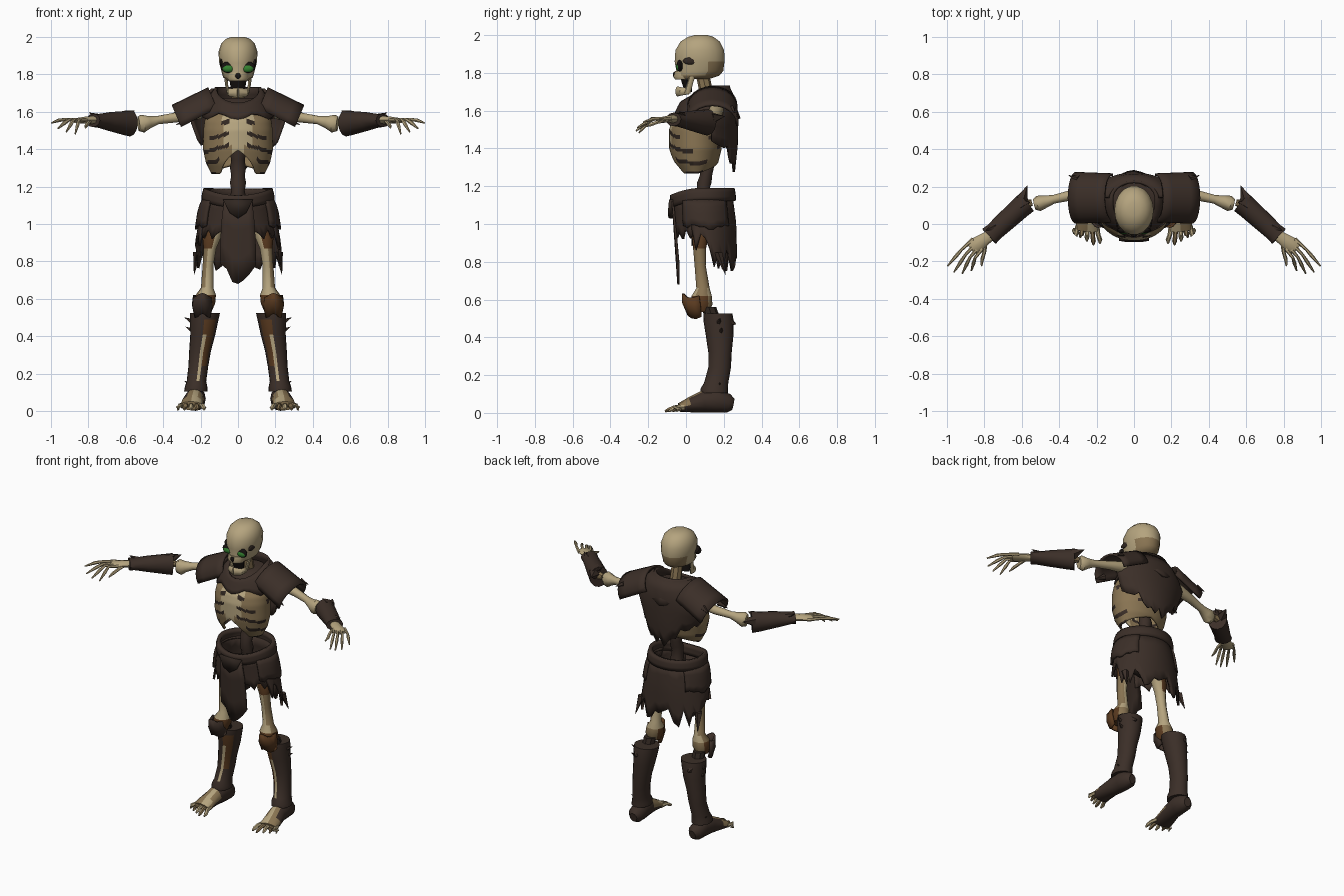
import bpy, bmesh, math, random
from mathutils import Vector

if "Cube" in bpy.data.objects:
    bpy.data.objects.remove(bpy.data.objects["Cube"])

random.seed(4)

COLOURS = {
    "bone": (0.46, 0.37, 0.21), "old_bone": (0.25, 0.175, 0.085),
    "dark_leather": (0.044, 0.028, 0.021), "deep_brown": (0.030, 0.020, 0.015),
    "rust": (0.10, 0.042, 0.014), "eye_green": (0.035, 0.22, 0.03),
    "black": (0.008, 0.006, 0.005)}
NAMES = list(COLOURS)
MATS = []
for key, rgb in COLOURS.items():
    m = bpy.data.materials.new(key)
    m.diffuse_color = (*rgb, 1)
    m.use_nodes = True
    m.node_tree.nodes["Principled BSDF"].inputs["Base Color"].default_value = m.diffuse_color
    MATS.append(m)


def add(name, verts, faces, mat, mirror=False, thick=0, angle=40):
    """Make an object; mat is a colour name or a rule(centre, normal)."""
    for side in ((1, -1) if mirror else (1,)):
        me = bpy.data.meshes.new(name)
        me.from_pydata([(v[0] * side, v[1], v[2]) for v in verts], [], faces)
        bm = bmesh.new()
        bm.from_mesh(me)
        bmesh.ops.recalc_face_normals(bm, faces=bm.faces)
        bm.to_mesh(me)
        bm.free()
        for m in MATS:
            me.materials.append(m)
        for p in me.polygons:
            c, n = p.center.copy(), p.normal.copy()
            c.x, n.x = c.x * side, n.x * side
            p.material_index = NAMES.index(mat(c, n) if callable(mat) else mat)
            p.use_smooth = True
        me.set_sharp_from_angle(angle=math.radians(angle))
        full = name if not mirror else ("left_" if side > 0 else "right_") + name
        ob = bpy.data.objects.new(full, me)
        bpy.context.collection.objects.link(ob)
        if thick:
            mod = ob.modifiers.new("thickness", "SOLIDIFY")
            mod.thickness, mod.offset = thick, 0


def grid(rows, cols, closed):
    return [(i * cols + j, i * cols + (j + 1) % cols,
             (i + 1) * cols + (j + 1) % cols, (i + 1) * cols + j)
            for i in range(rows - 1) for j in range(cols if closed else cols - 1)]


def tube(name, pts, mat, n=10, mirror=False, angle=40):
    """Capped loft through (x, y, z, radius_u, radius_v)."""
    P = [Vector(p[:3]) for p in pts]
    d = (P[-1] - P[0]).normalized()
    verts = []
    for i, p in enumerate(P):
        if abs(d.z) > 0.75:
            u, v = Vector((1, 0, 0)), Vector((0, 1, 0))
        else:
            t = (P[min(i + 1, len(P) - 1)] - P[max(i - 1, 0)]).normalized()
            u = Vector((0, 0, 1)).cross(t).normalized()
            v = t.cross(u)
        for k in range(n):
            a = 2 * math.pi * k / n
            verts.append(p + u * pts[i][3] * math.cos(a) + v * pts[i][4] * math.sin(a))
    faces = grid(len(P), n, True)
    faces += [tuple(range(n)), tuple(range(len(verts) - n, len(verts)))]
    add(name, verts, faces, mat, mirror, angle=angle)


def lerp(prof, z):
    """Read (rx, ry, cy) at height z from a descending profile."""
    if z >= prof[0][0]:
        return prof[0][1:]
    for a, b in zip(prof, prof[1:]):
        if z >= b[0]:
            f = (a[0] - z) / (a[0] - b[0])
            return [p + (q - p) * f for p, q in zip(a[1:], b[1:])]
    return prof[-1][1:]


def sheet(name, a0, a1, n, m, prof, top, bottom, mat, jag=0, mirror=False, thick=0.014):
    """Wrapped sheet from angle a0 to a1 (90 = back), torn along the bottom."""
    closed = a1 - a0 >= 360
    cols = []
    for j in range(n):
        a = a0 + (a1 - a0) * j / (n if closed else n - 1)
        zt, zb = top(a), bottom(a) + random.uniform(-jag, jag)
        col = []
        for i in range(m):
            z = zt + (zb - zt) * i / (m - 1)
            rx, ry, cy = lerp(prof, z)
            r = math.radians(a)
            col.append((rx * math.cos(r), cy + ry * math.sin(r), z))
        cols.append(col)
    verts = [cols[j][i] for i in range(m) for j in range(n)]
    add(name, verts, grid(m, n, closed), mat, mirror, thick)


def ball(name, c, r, mat, mirror=False):
    n, m = 12, 7
    verts = [(c[0] + r[0] * math.sin(t) * math.cos(a), c[1] + r[1] * math.sin(t) * math.sin(a),
              c[2] + r[2] * math.cos(t))
             for t in [0.05 + (math.pi - 0.1) * i / (m - 1) for i in range(m)]
             for a in [2 * math.pi * k / n for k in range(n)]]
    faces = grid(m, n, True) + [tuple(range(n)), tuple(range(n * (m - 1), n * m))]
    add(name, verts, faces, mat, mirror)


def spike(name, base, tip, r=0.02, mat="dark_leather"):
    tube(name, [(*base, r, r), (*tip, 0.001, 0.001)], mat, 5, True)


def front(a):
    """1 at the front, 0 at the sides and back."""
    return max(0, -math.sin(math.radians(a)))


# Skull, face and open jaw
def skull_rule(c, n):
    return "old_bone" if c.z < 1.79 and c.y > -.01 or c.z < 1.84 and c.y > .11 else "bone"


tube("skull", [(0, .04, 1.768, .06, .085), (0, .06, 1.785, .08, .118), (0, .073, 1.81, .087, .126),
               (0, .072, 1.86, .1, .134), (0, .073, 1.92, .105, .131), (0, .075, 1.965, .09, .106),
               (0, .078, 1.99, .064, .07), (0, .08, 2.0, .035, .035)], skull_rule, 18)
tube("upper_jaw", [(0, -.015, 1.765, .05, .045), (0, -.015, 1.78, .058, .053), (0, -.01, 1.81, .056, .05)], "bone", 10)
tube("mouth_hollow", [(0, .012, 1.7, .034, .02), (0, .0, 1.77, .046, .03)], "black", 10)
ball("nose_hole", (0, -.058, 1.79), (.017, .012, .017), "black")
ball("eye_socket", (.052, -.033, 1.838), (.04, .017, .031), "black", True)
ball("eye", (.052, -.037, 1.832), (.033, .017, .022), "eye_green", True)
ball("temple_hollow", (.09, .022, 1.863), (.008, .04, .019), "deep_brown", True)
tube("jaw_branch", [(.05, .005, 1.69, .008, .018), (.06, .02, 1.74, .008, .016), (.066, .035, 1.79, .009, .016)], "bone", 8, True)
tube("jaw_side", [(.05, .015, 1.705, .01, .018), (.043, -.025, 1.702, .013, .022), (0, -.045, 1.702, .013, .027)], "bone", 8, True)

# Neck and spine
tube("neck", [(0, .12, 1.5, .04, .04), (0, .115, 1.66, .036, .036), (0, .09, 1.78, .036, .036)], "old_bone", 8)
tube("spine", [(0, .1 + .01 * math.sin(i), .98 + .04 * i, .043 - .007 * (i % 2), .04 - .006 * (i % 2))
               for i in range(14)], "dark_leather", 10)


# Rib cage with dark gaps between the ribs
def rib_rule(c, n):
    ax = abs(c.x)
    if ax < .035 and c.y < 0:
        return "bone"
    band, part = divmod((c.z + .3 * ax) / .062, 1)
    a = math.atan2(ax, .05 - c.y)
    if c.z < 1.59 and ax > .05 and part < .34 and math.sin(a * 3.2 + band * 1.3) > -.25:
        return "deep_brown" if c.y < .04 else "dark_leather"
    return "bone" if ax < .08 and c.y < 0 and c.z > 1.42 else "old_bone"


def rib_bottom(a):
    d = abs(((a + 90 + 180) % 360) - 180)
    return 1.395 - .125 * min(1, d / 42) ** 1.2 + .05 * max(0, (d - 100) / 80)


sheet("rib_cage", 0, 360, 72, 36, [(1.64, .1, .07, .1), (1.6, .15, .1, .075), (1.55, .172, .125, .057), (1.5, .178, .132, .05),
      (1.4, .18, .132, .05), (1.33, .165, .115, .05), (1.27, .135, .075, .05)],
      lambda a: 1.64, rib_bottom, rib_rule)

# Leather collar with its lining, and torn back piece
sheet("collar", 0, 360, 32, 5, [(1.73, .115, .085, .14), (1.64, .175, .14, .112), (1.55, .2, .178, .107)],
      lambda a: 1.73 - .085 * front(a) ** 2, lambda a: 1.575 + .012 * math.cos(math.radians(6 * a)), "dark_leather", .006)
tube("collar_lining", [(0, .11, 1.6, .17, .13), (0, .12, 1.64, .165, .125), (0, .135, 1.675, .1, .085)], "dark_leather", 20)
sheet("back_piece", 12, 168, 20, 7, [(1.73, .13, .1, .12), (1.66, .2, .15, .11), (1.58, .265, .168, .1),
      (1.42, .205, .168, .1), (1.25, .18, .155, .095)], lambda a: 1.72,
      lambda a: 1.46 - .16 * math.sin(math.radians(a)) ** 3, "dark_leather", .035)

# Arched shoulder plates
verts = []
for i in range(5):
    s = i / 4
    flare = 1 + .06 * s
    for j in range(13):
        a = math.radians(-98 + 196 * j / 12)
        h = .103 * math.cos(a) * flare
        verts.append((.118 + .192 * s + .38 * h, .14 + .125 * flare * math.sin(a), 1.632 - .1 * s + .9 * h))
add("shoulder_plate", verts, grid(5, 13, False), "dark_leather", True, .014)
spike("shoulder_spike", (.3, .24, 1.61), (.35, .26, 1.59))
spike("shoulder_tip", (.27, .04, 1.56), (.33, .02, 1.53))

# Arms, bracers and hands
tube("upper_arm", [(.2, .16, 1.6, .04, .04), (.33, .155, 1.57, .028, .028), (.43, .132, 1.555, .023, .023),
                   (.475, .12, 1.545, .034, .034), (.51, .11, 1.537, .042, .05), (.532, .105, 1.535, .03, .04)],
     "bone", 10, True)
tube("elbow", [(.545, .115, 1.545, .016, .018), (.6, .1, 1.545, .035, .035), (.66, .04, 1.55, .03, .03)], "old_bone", 8, True)
tube("bracer", [(.575, .115, 1.538, .06, .07), (.61, .085, 1.54, .058, .064), (.69, .012, 1.548, .054, .05),
                (.75, -.043, 1.552, .05, .036), (.775, -.066, 1.554, .054, .036)], "dark_leather", 12, True)
spike("bracer_flare", (.6, .135, 1.56), (.57, .205, 1.57), .035)
spike("bracer_thorn", (.6, .1, 1.58), (.553, .12, 1.605), .03)
spike("bracer_wrist_thorn", (.735, -.01, 1.565), (.795, -.035, 1.595), .025)
tube("palm", [(.76, -.055, 1.556, .028, .022), (.81, -.09, 1.556, .036, .019), (.855, -.12, 1.552, .043, .016),
              (.872, -.133, 1.55, .032, .01)], "bone", 8, True)
for i, (bx, by, tx, ty, tz) in enumerate([(.89, -.1, .997, -.225, 1.54), (.875, -.125, .963, -.258, 1.51),
                                          (.86, -.143, .918, -.264, 1.493), (.84, -.15, .87, -.25, 1.482)]):
    tube("finger_%d" % (i + 1), [(bx - .03, by + .02, 1.555, .011, .011), (bx + .3 * (tx - bx), by + .3 * (ty - by), 1.558, .008, .009),
         (bx + .6 * (tx - bx), by + .6 * (ty - by), (1.555 + tz) / 2 + .008, .01, .011), (tx, ty, tz, .004, .004)],
         "bone", 6, True)
tube("thumb", [(.795, -.09, 1.55, .014, .012), (.8, -.15, 1.54, .01, .01), (.812, -.19, 1.525, .01, .01),
               (.815, -.225, 1.515, .004, .004)], "bone", 6, True)

# Belt, hanging cloth and hip flaps
belt_z = lambda a: 1.188 - .035 * front(a) ** 2
sheet("belt", 0, 360, 36, 4, [(1.2, .168, .152, .09), (1.15, .183, .162, .09), (1.08, .178, .157, .09)],
      belt_z, lambda a: belt_z(a) - .065, "dark_leather", 0, thick=.026)
skirt = [(1.15, .17, .15, .09), (1.0, .205, .16, .1), (.85, .232, .163, .1), (.7, .24, .165, .1)]
sheet("back_cloth", -25, 205, 28, 6, skirt, lambda a: 1.14,
      lambda a: .92 - .11 * min(1, max(0, (90 - abs(a - 90) + 20) / 45)), "dark_leather", .06)
flap = [(1.15, .178, .16, .09), (1.08, .208, .166, .09), (.95, .228, .17, .1)]
sheet("hip_flap", -40, 48, 12, 5, flap, lambda a: 1.13, lambda a: .985, "dark_leather", .015, True)
sheet("front_hip_cloth", -76, -15, 10, 5, [(1.15, .172, .152, .085), (.9, .212, .145, .095)], lambda a: 1.13,
      lambda a: .945, "dark_leather", .025, True)
spike("skirt_tear", (.215, .17, .85), (.235, .21, .73), .025)
xs = [-.095, -.06, -.03, 0, .03, .06, .095]
ends = [.79, .76, .69, .68, .70, .73, .78]
verts = [(x * (.8 + .2 * min(1, 2 * f)), -.07 + .03 * f, 1.12 + (e - 1.12) * f)
         for f in (0, .35, .7, 1) for x, e in zip(xs, ends)]
add("front_cloth", verts, grid(4, 7, False), "dark_leather", thick=.012)
add("belt_knot", [(-.08, -.077, 1.13), (.08, -.077, 1.13), (.045, -.083, 1.06), (0, -.08, 1.03), (-.045, -.083, 1.06)],
    [(0, 1, 2, 3, 4)], "deep_brown", thick=.026)
ball("pelvis", (0, .1, 1.0), (.13, .08, .08), "deep_brown")


# Thigh bones and knees
def thigh_rule(c, n):
    if c.z < .6 and n.y < .3 or c.z > .87 and n.x > -.3:
        return "rust"
    return "old_bone" if n.x > .6 or c.z < .6 else "bone"


tube("thigh_bone", [(.18, .08, .535, .04, .045), (.178, .083, .575, .056, .06), (.172, .083, .62, .054, .056),
                    (.165, .09, .66, .033, .037), (.16, .075, .78, .029, .031), (.15, .072, .87, .034, .036),
                    (.14, .075, .93, .05, .045), (.11, .09, 1.0, .045, .045)], thigh_rule, 10, True)
knee = [(.62, .043, .085, .07), (.57, .05, .09, .077), (.51, .038, .07, .083)]
for side, mat in ((1, "rust"), (-1, "dark_leather")):
    verts = []
    for z, rx, ry, cy in knee:
        for k in range(9):
            a = math.radians(-180 + 180 * k / 8)
            verts.append((side * .19 + rx * math.cos(a), cy + ry * math.sin(a), z + .012 * math.sin(a * 3)))
    add("left_knee_guard" if side > 0 else "right_knee_guard", verts, grid(3, 9, False), mat, thick=.014)


# Shin guards with the bone showing at the front
def shin_rule(c, n):
    if n.y < -.9 and n.x < 0 and .15 < c.z < .43:
        return "bone"
    if n.y < -.6 and n.x < .1 and .24 < c.z < .5:
        return "rust"
    return "dark_leather"


tube("shin_core", [(.19, .16, .45, .04, .04), (.185, .12, .56, .04, .04)], "deep_brown", 8, True)
tube("shin_guard", [(.226, .15, .105, .062, .072), (.224, .15, .13, .06, .072), (.222, .16, .16, .052, .064),
                    (.212, .178, .24, .053, .06), (.203, .18, .32, .058, .062), (.188, .178, .41, .067, .073),
                    (.18, .172, .49, .076, .08), (.176, .17, .525, .08, .076)], shin_rule, 20, True)
for i, (x, y, z) in enumerate([(.25, .17, .49), (.245, .18, .44), (.25, .17, .15)]):
    spike("shin_thorn_%d" % (i + 1), (x - .02, y, z - .02), (x + .035, y + .01, z + .01))
spike("shin_back_thorn", (.2, .235, .48), (.2, .265, .47), .025)


# Feet and toes
def foot_rule(c, n):
    if c.y > .05 or n.z < -.3:
        return "dark_leather"
    return "bone" if n.z > .8 and c.x < .245 else "old_bone"


tube("foot", [(.222, .25, .045, .025, .03), (.224, .225, .05, .048, .05), (.227, .16, .065, .055, .064),
              (.234, .09, .06, .053, .058), (.245, .02, .042, .06, .04), (.25, -.035, .028, .064, .024)],
     foot_rule, 12, True)
for i in range(5):
    x = .2 + .025 * i
    tip = (.182 + .035 * i, -.118 + .014 * abs(i - 1) + .006 * i, .008)
    tube("toe_%d" % (i + 1), [(x, -.01, .03, .015, .014), ((x + tip[0]) / 2, -.06, .03, .012, .012),
         (tip[0], tip[1] + .02, .017, .013, .011), (*tip, .005, .006)],
         "old_bone" if i % 2 else "bone", 6, True)
